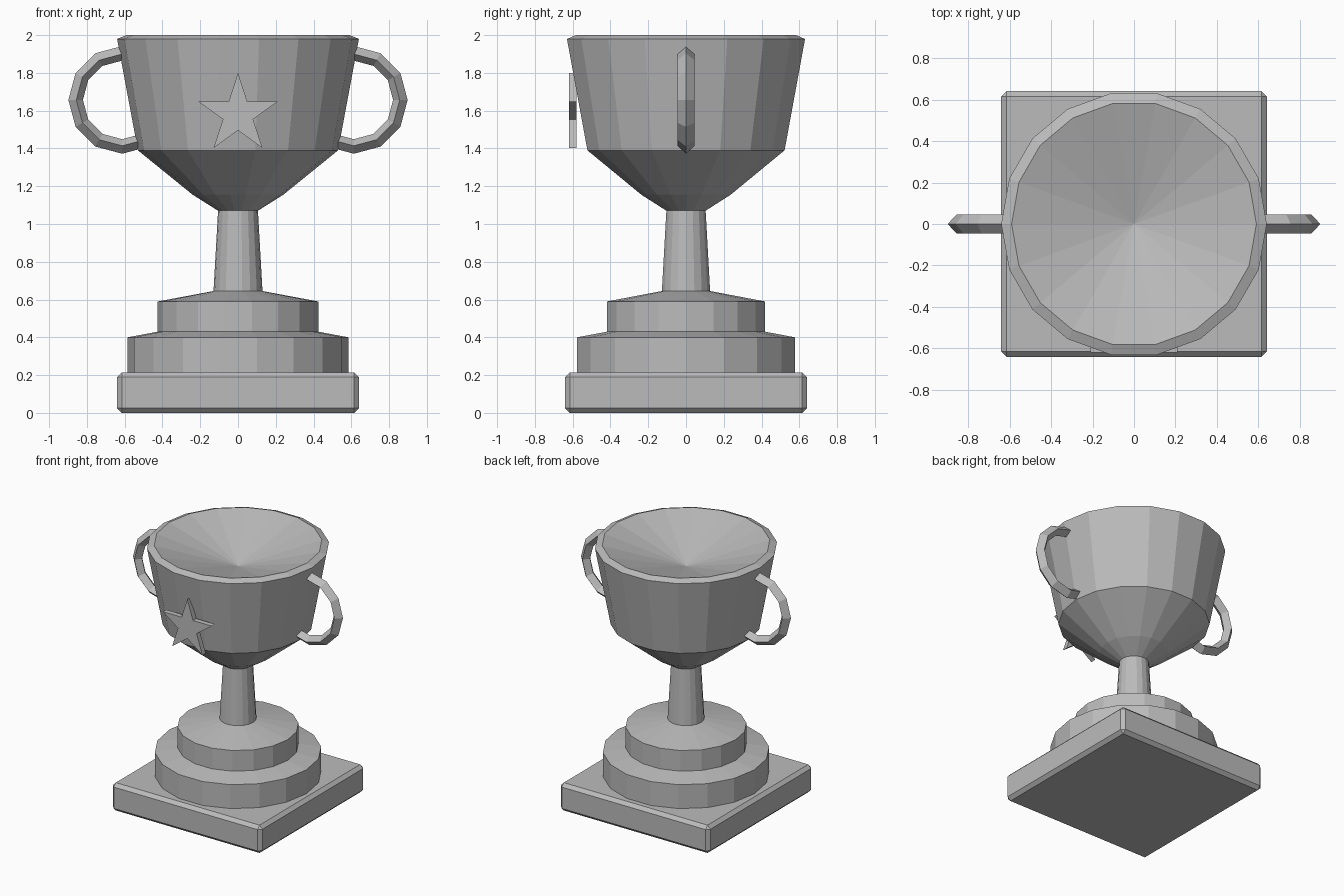
import bpy
import bmesh
from math import sin, cos, radians, pi

cube = bpy.data.objects.get("Cube")
if cube:
    bpy.data.objects.remove(cube, do_unlink=True)

SIDES = 18

# Single plain metal colour
grey = bpy.data.materials.new("plain grey")
grey.use_nodes = True
colour = (0.5, 0.5, 0.5, 1)
grey.diffuse_color = colour
grey.node_tree.nodes["Principled BSDF"].inputs["Base Color"].default_value = colour


def finish(name, bm):
    """Turn a bmesh into a flat-shaded object."""
    bmesh.ops.recalc_face_normals(bm, faces=bm.faces)
    mesh = bpy.data.meshes.new(name)
    bm.to_mesh(mesh)
    bm.free()
    mesh.materials.append(grey)
    obj = bpy.data.objects.new(name, mesh)
    bpy.context.collection.objects.link(obj)
    return obj


def bridge(bm, a, b):
    """Join two rings of equal size with quads."""
    n = len(a)
    for i in range(n):
        j = (i + 1) % n
        bm.faces.new((a[i], a[j], b[j], b[i]))


def lathe(name, profile, top_point=None):
    """Revolve (radius, height) pairs; close with caps or a centre point."""
    bm = bmesh.new()
    rings = [[bm.verts.new((r * cos(2 * pi * i / SIDES), r * sin(2 * pi * i / SIDES), z))
              for i in range(SIDES)] for r, z in profile]
    for a, b in zip(rings, rings[1:]):
        bridge(bm, a, b)
    bm.faces.new(rings[0])
    if top_point is None:
        bm.faces.new(rings[-1])
    else:
        tip = bm.verts.new((0, 0, top_point))
        for i in range(SIDES):
            bm.faces.new((rings[-1][i], rings[-1][(i + 1) % SIDES], tip))
    return finish(name, bm)


# Square plinth with chamfered edges
bm = bmesh.new()
bmesh.ops.create_cube(bm, size=1)
for v in bm.verts:
    v.co = (v.co.x * 1.28, v.co.y * 1.28, (v.co.z + 0.5) * 0.215)
bmesh.ops.bevel(bm, geom=bm.edges[:], offset=0.025, segments=1, affect='EDGES')
finish("square_plinth", bm)

# Round tiers, stem and bowl
lathe("lower_tier", [(0.585, 0.2), (0.585, 0.4), (0.425, 0.43)])
lathe("upper_tier", [(0.425, 0.42), (0.425, 0.59), (0.13, 0.645)])
lathe("stem", [(0.13, 0.64), (0.105, 1.08)])
lathe("bowl", [(0.105, 1.07), (0.24, 1.155), (0.53, 1.39), (0.64, 1.98), (0.59, 2.0)],
      top_point=1.82)

# Curved handles with a diamond section, one on each side
for name, side in (("left_handle", 1), ("right_handle", -1)):
    bm = bmesh.new()
    rings = []
    for step in range(-4, 4):
        a = radians(30 * step)
        rings.append([bm.verts.new((side * (0.613 + r * cos(a)), y, 1.657 + r * sin(a)))
                      for r, y in ((0.285, 0), (0.243, 0.045), (0.208, 0), (0.243, -0.045))])
    for a, b in zip(rings, rings[1:]):
        bridge(bm, a, b)
    bm.faces.new(rings[0])
    bm.faces.new(rings[-1])
    finish(name, bm)

# Raised five-pointed star on the front
bm = bmesh.new()
front, back = [], []
for i in range(10):
    r = 0.22 if i % 2 == 0 else 0.084
    a = pi / 2 + i * pi / 5
    for ring, y in ((front, -0.62), (back, -0.58)):
        ring.append(bm.verts.new((r * cos(a), y, 1.58 + r * sin(a))))
bridge(bm, front, back)
bm.faces.new(front)
bm.faces.new(back)
finish("front_star", bm)
